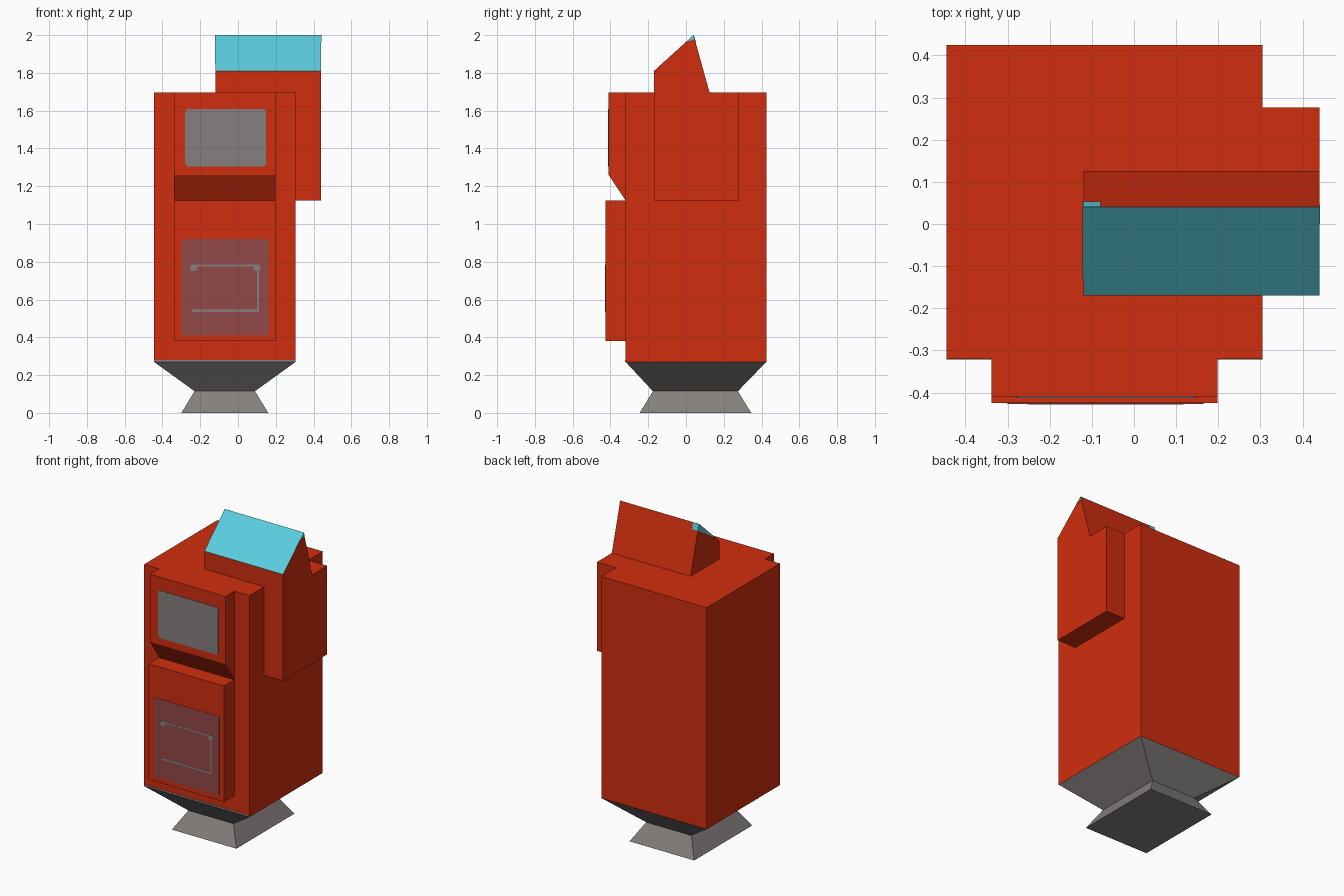
import bpy, bmesh, math
from mathutils import Vector

if "Cube" in bpy.data.objects:
    bpy.data.objects.remove(bpy.data.objects["Cube"])


def srgb(r, g, b):
    lin = [(c / 255 / 12.92 if c < 11 else ((c / 255 + 0.055) / 1.055) ** 2.4) for c in (r, g, b)]
    return (*lin, 1)


def material(name, rgb):
    m = bpy.data.materials.new(name)
    m.diffuse_color = srgb(*rgb)
    m.use_nodes = True
    m.node_tree.nodes["Principled BSDF"].inputs["Base Color"].default_value = m.diffuse_color
    return m


RED = material("red paint", (208, 46, 14))
GREY = material("grey metal", (132, 128, 126))
CYAN = material("cyan panel", (90, 205, 222))
MAROON = material("dull maroon", (148, 72, 72))


def loft(name, first, last, *mats):
    """Solid between two matching rings of points."""
    bm = bmesh.new()
    a = [bm.verts.new(p) for p in first]
    b = [bm.verts.new(p) for p in last]
    bm.faces.new(a)
    bm.faces.new(b)
    for i in range(len(a)):
        j = (i + 1) % len(a)
        bm.faces.new((a[i], a[j], b[j], b[i]))
    bmesh.ops.recalc_face_normals(bm, faces=bm.faces)
    mesh = bpy.data.meshes.new(name)
    bm.to_mesh(mesh)
    bm.free()
    for m in mats:
        mesh.materials.append(m)
    ob = bpy.data.objects.new(name, mesh)
    bpy.context.collection.objects.link(ob)
    return ob


def side_prism(name, yz, x0, x1, *mats):
    return loft(name, [(x0, y, z) for y, z in yz], [(x1, y, z) for y, z in yz], *mats)


def rect(x0, x1, y0, y1, z):
    return [(x0, y0, z), (x1, y0, z), (x1, y1, z), (x0, y1, z)]


def front_plate(name, x0, x1, z0, z1, y, mat, r=0.0, t=0.003):
    """Thin plate on a front face at depth y, with rounded corners."""
    pts = []
    for cx, cz, start in ((x1 - r, z1 - r, 0), (x0 + r, z1 - r, 90),
                          (x0 + r, z0 + r, 180), (x1 - r, z0 + r, 270)):
        for k in range(4 if r else 1):
            a = math.radians(start + 30 * k)
            pts.append((cx + r * math.cos(a), cz + r * math.sin(a)))
    return loft(name, [(x, y, z) for x, z in pts], [(x, y - t, z) for x, z in pts], mat)


# Flared foot and tapered neck
foot, waist = rect(-.30, .16, -.245, .345, 0), rect(-.23, .09, -.175, .275, .115)
shoulder = rect(-.445, .305, -.32, .425, .27)
loft("foot", foot, waist, GREY)
loft("neck", waist, shoulder, GREY)

# Cabinet body and its base trim
loft("cabinet", shoulder, rect(-.445, .305, -.32, .425, 1.695), RED)
front_plate("base_trim", -.445, .305, .27, .281, -.32, GREY, t=.002)

# Front housings
side_prism("lower_housing", [(-.425, .38), (-.3, .38), (-.3, 1.125), (-.425, 1.125)], -.338, .198, RED)
side_prism("upper_housing", [(-.32, 1.125), (-.3, 1.125), (-.3, 1.695), (-.41, 1.695), (-.41, 1.26)],
           -.338, .198, RED)

# Side box with a pitched top; its front slope is cyan
box = side_prism("side_box", [(-.17, 1.125), (.277, 1.125), (.277, 1.695), (.125, 1.695),
                              (.04, 2.0), (-.17, 1.81)], -.12, .44, RED, CYAN)
for p in box.data.polygons:
    if p.normal.z > .5 and p.normal.y < -.3:
        p.material_index = 1

# Cyan wrap over the ends of the pitched top
side_prism("left_wrap", [(-.13, 1.846), (.04, 2.0), (.051, 1.96)], -.122, -.12, CYAN)
side_prism("right_wrap", [(0, 1.964), (.04, 2.0), (.046, 1.978)], .44, .441, CYAN)
side_prism("back_wrap", [(.04, 2.0), (.051, 1.96), (.053, 1.96), (.042, 2.0)], -.12, -.08, CYAN)

# Screen and lower door panel
front_plate("screen", -.28, .148, 1.305, 1.61, -.41, GREY, r=.015)
front_plate("door_panel", -.30, .165, .41, .92, -.425, MAROON, r=.01, t=.002)

# Thin outline on the door panel
for name, x0, x1, z0, z1 in (("outline_top", -.245, .11, .775, .785), ("outline_bottom", -.245, .11, .535, .547),
                             ("outline_right", .1, .11, .547, .775)):
    front_plate(name, x0, x1, z0, z1, -.427, GREY, t=.001)
for name, x in (("left_corner_mark", -.235), ("right_corner_mark", .1)):
    front_plate(name, x - .018, x + .018, .752, .785, -.4275, GREY, r=.01, t=.001)
